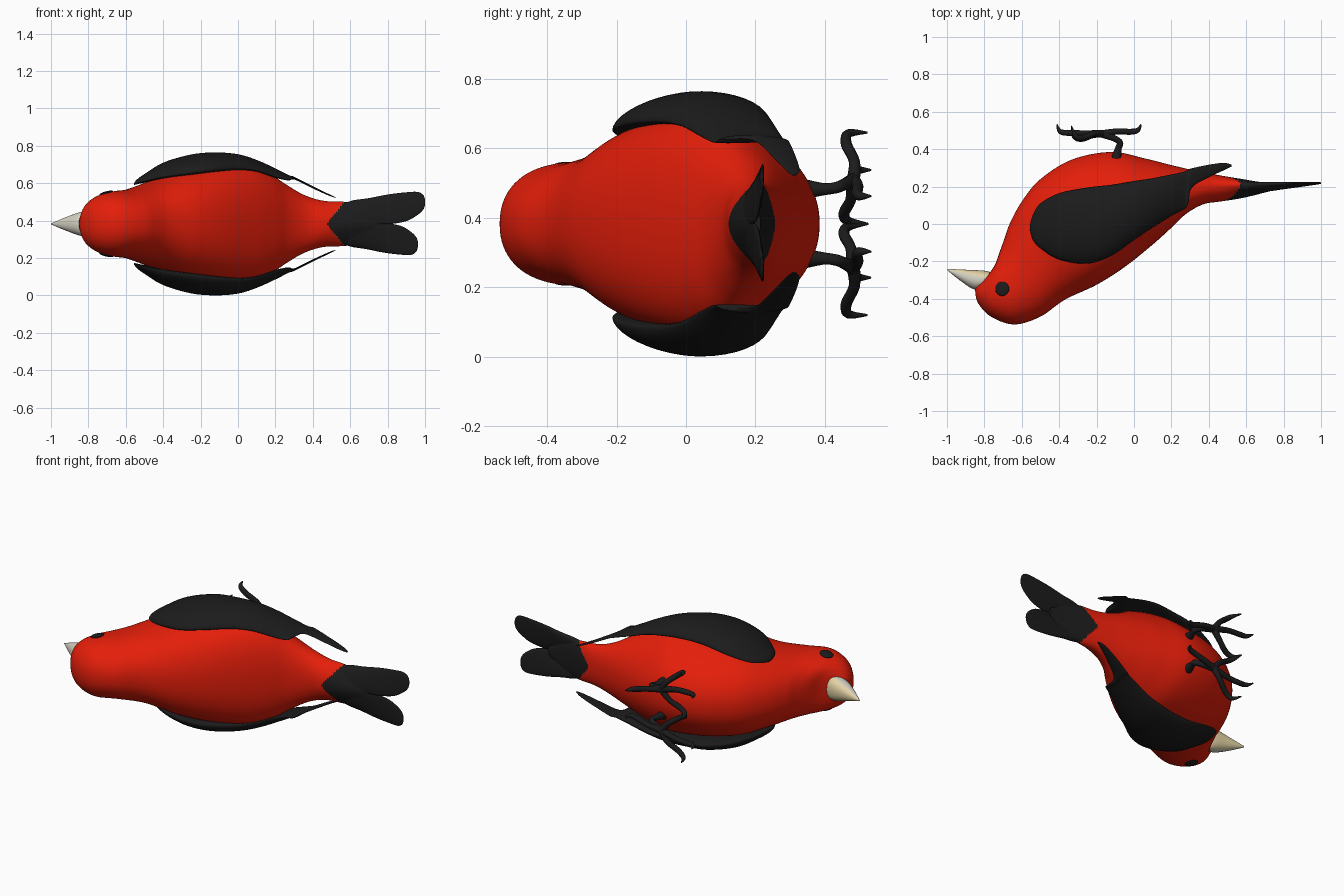
import bpy, bmesh, math
from mathutils import Vector

if "Cube" in bpy.data.objects:
    bpy.data.objects.remove(bpy.data.objects["Cube"])

ZC = 0.3825  # mirror plane: the bird lies on its side, left/right runs along z


def material(name, rgb):
    m = bpy.data.materials.new(name)
    m.diffuse_color = (*rgb, 1)
    m.use_nodes = True
    m.node_tree.nodes["Principled BSDF"].inputs["Base Color"].default_value = m.diffuse_color
    return m


RED = material("red feathers", (0.78, 0.013, 0.003))
BLACK = material("black feathers", (0.0115, 0.0115, 0.0115))
DARK = material("dark legs and eyes", (0.0115, 0.0115, 0.0125))
TAN = material("tan bill", (0.76, 0.64, 0.37))
HORN = material("pale grey bill", (0.64, 0.61, 0.52))


def spline(rows, steps):
    """Catmull-Rom through rows of numbers."""
    out = []
    n = len(rows)
    for i in range(n - 1):
        p = [rows[max(0, min(n - 1, i + k))] for k in (-1, 0, 1, 2)]
        for s in range(steps):
            t = s / steps
            out.append([0.5 * (2 * b + (c - a) * t + (2 * a - 5 * b + 4 * c - d) * t * t
                               + (3 * b - a - 3 * c + d) * t ** 3) for a, b, c, d in zip(*p)])
    out.append(list(rows[-1]))
    return out


def loft(name, rows, mats, n=2.0, sides=40, steps=5, rule=None, inner=1):
    """Skin superelliptic rings; rows hold centre, half axis u, half axis v, taper of v along u."""
    bm = bmesh.new()
    rings = []
    for r in spline(rows, steps):
        c, u, v, taper = Vector(r[:3]), Vector(r[3:6]), Vector(r[6:9]), r[9]
        ring = []
        for k in range(sides):
            a = 2 * math.pi * k / sides
            ca, sa = math.cos(a), math.sin(a)
            fu = math.copysign(abs(ca) ** (2 / n), ca)
            fv = math.copysign(abs(sa) ** (2 / n), sa) * (1 - taper * fu)
            ring.append(bm.verts.new(c + u * fu + v * (fv if fv > 0 else fv * inner)))
        rings.append(ring)
    for a, b in zip(rings, rings[1:]):
        for k in range(sides):
            j = (k + 1) % sides
            bm.faces.new((a[k], a[j], b[j], b[k]))
    bm.faces.new(rings[0])
    bm.faces.new(rings[-1])
    bmesh.ops.recalc_face_normals(bm, faces=bm.faces)
    for f in bm.faces:
        f.smooth = len(f.verts) == 4
        if rule:
            f.material_index = rule(f.calc_center_median())
    me = bpy.data.meshes.new(name)
    bm.to_mesh(me)
    bm.free()
    for m in mats:
        me.materials.append(m)
    ob = bpy.data.objects.new(name, me)
    bpy.context.collection.objects.link(ob)
    return ob


def trunk_row(dx, dy, vx, vy, w, taper=0):
    """Ring from a back point to a belly point, with half width w."""
    return ((dx + vx) / 2, (dy + vy) / 2, ZC, (vx - dx) / 2, (vy - dy) / 2, 0, 0, 0, w, taper)


# Body and head in one skin, black at the rump
body = loft("body", [trunk_row(*s) for s in (
    (-.85, -.35, -.79, -.285, .06, 0), (-.835, -.42, -.745, -.22, .115, .05),
    (-.765, -.495, -.715, -.14, .152, .1), (-.64, -.537, -.69, -.07, .174, .08),
    (-.50, -.495, -.665, .00, .186, .0), (-.37, -.405, -.60, .12, .22, .02),
    (-.20, -.325, -.50, .24, .276, .12), (-.05, -.23, -.33, .345, .302, .22),
    (.10, -.11, -.12, .385, .302, .3), (.20, -.02, .06, .35, .265, .28),
    (.28, .055, .20, .315, .21, .18), (.37, .105, .35, .28, .152, 0),
    (.46, .12, .46, .26, .12, -.2), (.57, .137, .58, .24, .106, -.45),
    (.68, .163, .68, .224, .082, -.5), (.78, .19, .78, .215, .03, 0))],
    [RED, BLACK], n=2.2, sides=80, steps=12,
    rule=lambda p: int(p.x > .475 + .8 * abs(p.z - ZC)))

# Conical bill, tan below and pale grey above
loft("bill", [trunk_row(*s) for s in (
    (-.81, -.35, -.735, -.275, .066, -.15), (-.862, -.347, -.785, -.252, .068, -.1),
    (-.93, -.302, -.89, -.245, .039, 0), (-1.0, -.246, -.995, -.24, .003, 0))],
    [HORN, TAN], n=2.2, steps=12, rule=lambda p: int(p.y > -.24 - .23 * (p.x + 1)))

# Folded wing: x, back edge y, belly edge y, back edge z, belly edge z, bulge
WING = ((-.555, -.035, .0, .212, .21, .008), (-.54, -.085, .05, .218, .218, .02),
        (-.50, -.13, .11, .228, .235, .035), (-.40, -.19, .165, .252, .27, .066),
        (-.25, -.212, .195, .272, .308, .08), (-.12, -.17, .21, .29, .315, .079),
        (.0, -.085, .23, .297, .31, .069), (.10, -.018, .245, .285, .295, .052),
        (.20, .043, .265, .252, .265, .038), (.27, .08, .28, .235, .245, .021),
        (.29, .11, .29, .245, .24, .013), (.31, .195, .298, .24, .235, .009),
        (.40, .25, .317, .193, .192, .009), (.48, .287, .327, .155, .156, .007),
        (.52, .306, .318, .14, .14, .003))

# Tail feather: x, inner z, outer z, inner y, outer y, thickness
TAIL = ((.52, .0, .085, .165, .20, .03), (.60, -.005, .122, .172, .208, .026),
        (.70, .0, .138, .182, .213, .02), (.80, -.002, .157, .193, .217, .014),
        (.90, .015, .169, .204, .22, .009), (.96, .048, .171, .212, .221, .007),
        (.99, .076, .155, .216, .221, .005), (1.0, .10, .13, .218, .22, .003))

# Toes and leg, side offset from the mirror plane last
FOOT = (-.17, .482, .125)
LIMBS = {
    "leg": ((-.095, .35, .10), (-.085, .40, .10), (-.075, .435, .105), (-.11, .46, .115), FOOT),
    "middle_toe": (FOOT, (-.27, .485, .15), (-.35, .487, .155), (-.395, .495, .155), (-.412, .533, .155)),
    "outer_toe": (FOOT, (-.21, .485, .18), (-.27, .462, .23), (-.31, .468, .26), (-.335, .522, .263)),
    "inner_toe": (FOOT, (-.22, .475, .07), (-.28, .455, .03), (-.32, .468, .008), (-.335, .525, .0)),
    "hind_toe": (FOOT, (-.09, .495, .11), (-.02, .493, .09), (.02, .502, .08), (.038, .533, .08)),
}


def limb(name, pts, side, radii):
    """Tapered round tube along a spline, turned into a mesh."""
    cu = bpy.data.curves.new(name, 'CURVE')
    cu.dimensions = '3D'
    cu.bevel_depth = 1
    cu.bevel_resolution = 3
    cu.use_fill_caps = True
    rows = spline([(*p, r) for p, r in zip(pts, radii)], 5)
    sp = cu.splines.new('POLY')
    sp.points.add(len(rows) - 1)
    for q, (x, y, z, r) in zip(sp.points, rows):
        q.co = (x, y, ZC + side * z, 1)
        q.radius = r
    tmp = bpy.data.objects.new(name + "_path", cu)
    me = bpy.data.meshes.new_from_object(tmp)
    bpy.data.objects.remove(tmp)
    me.name = name
    me.materials.clear()
    me.materials.append(DARK)
    for p in me.polygons:
        p.use_smooth = True
    bpy.context.collection.objects.link(bpy.data.objects.new(name, me))


for side, tag in ((1, "left"), (-1, "right")):
    loft(tag + "_wing",
         [(x, (a + b) / 2, ZC + side * (za + zb) / 2, 0, (b - a) / 2, side * (zb - za) / 2,
           0, 0, side * t, 0) for x, a, b, za, zb, t in WING], [BLACK], n=1.85, inner=.3)
    # the right tail feather is slightly shorter
    k = 1 if side > 0 else .92
    loft(tag + "_tail_feather",
         [(.52 + (x - .52) * k, (ya + yb) / 2, ZC + side * (a + b) / 2 * (k + .03 * (k < 1)),
           0, (yb - ya) / 2, side * (b - a) / 2, 0, t, 0, 0)
          for x, a, b, ya, yb, t in TAIL], [BLACK], n=2.3, sides=28)
    for part, pts in LIMBS.items():
        radii = (.028, .018, .017, .018, .022) if part == "leg" else (.02, .016, .016, .013, .003)
        limb(tag + "_" + part, pts, side, radii)
    # Eye set on the head surface
    hit, loc, nor, _ = body.ray_cast(Vector((-.705, -.347, ZC + side)), Vector((0, 0, -side)))
    bm = bmesh.new()
    bmesh.ops.create_uvsphere(bm, u_segments=24, v_segments=12, radius=.038)
    for v in bm.verts:
        v.co.z *= .22
    bm.transform(nor.to_track_quat('Z', 'Y').to_matrix().to_4x4())
    me = bpy.data.meshes.new(tag + "_eye")
    for f in bm.faces:
        f.smooth = True
    bm.to_mesh(me)
    bm.free()
    me.materials.append(DARK)
    eye = bpy.data.objects.new(tag + "_eye", me)
    eye.location = loc
    bpy.context.collection.objects.link(eye)
